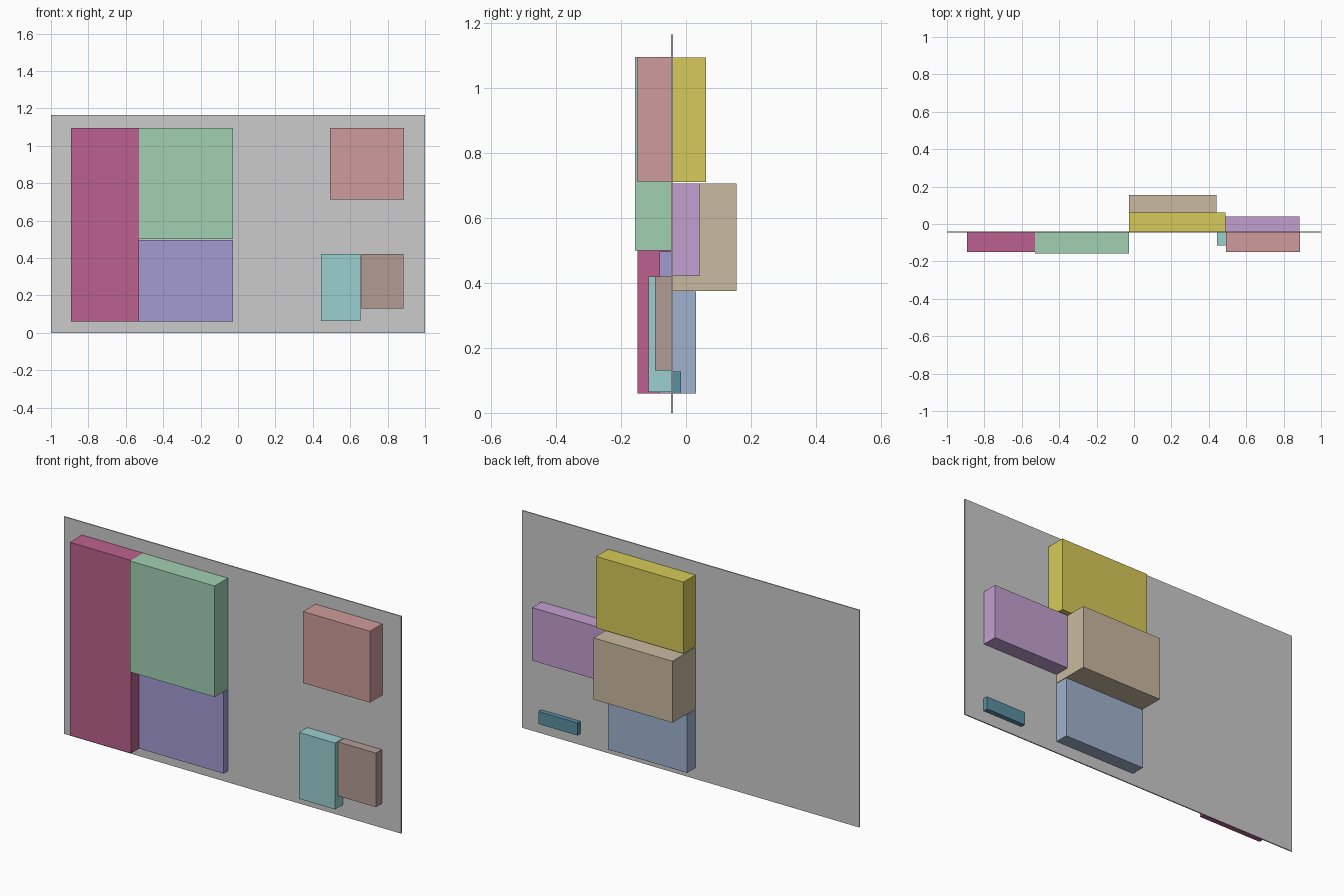
import bpy

if "Cube" in bpy.data.objects:
    bpy.data.objects.remove(bpy.data.objects["Cube"])

PANEL_FRONT, PANEL_BACK = -0.046, -0.040


def box(name, x, y, z, color=None):
    """Axis-aligned box from (min, max) ranges."""
    lo, hi = zip(x, y, z)
    bpy.ops.mesh.primitive_cube_add(size=1, location=[(a + b) / 2 for a, b in zip(lo, hi)])
    ob = bpy.context.object
    ob.name = name
    ob.scale = [b - a for a, b in zip(lo, hi)]
    bpy.ops.object.transform_apply(location=False, rotation=False, scale=True)
    if color:
        mat = bpy.data.materials.new(name + "_color")
        mat.diffuse_color = (*color, 1)
        mat.use_nodes = True
        mat.node_tree.nodes["Principled BSDF"].inputs["Base Color"].default_value = mat.diffuse_color
        ob.data.materials.append(mat)


# Thin dividing wall
box("wall_panel", (-1, 1), (PANEL_FRONT, PANEL_BACK), (0, 1.165))

# Blocks on the front: name, x range, front face y, z range, color
front = [
    ("tall_front_block", (-0.893, -0.53), -0.149, (0.06, 1.095), (0.50, 0.12, 0.27)),
    ("upper_front_block", (-0.53, -0.028), -0.157, (0.50, 1.095), (0.36, 0.63, 0.45)),
    ("lower_front_block", (-0.53, -0.028), -0.081, (0.06, 0.497), (0.37, 0.33, 0.65)),
    ("square_front_block", (0.492, 0.888), -0.151, (0.712, 1.095), (0.63, 0.33, 0.33)),
    ("low_left_front_block", (0.443, 0.656), -0.115, (0.064, 0.42), (0.33, 0.63, 0.63)),
    ("low_right_front_block", (0.66, 0.885), -0.096, (0.13, 0.42), (0.45, 0.33, 0.30)),
]
for name, x, y, z, color in front:
    box(name, x, (y, PANEL_FRONT), z, color)

# Blocks on the back: name, x range, back face y, z range, color
back = [
    ("upper_back_block", (-0.028, 0.49), 0.062, (0.711, 1.094), (0.68, 0.59, 0.10)),
    ("middle_back_block", (-0.028, 0.44), 0.155, (0.376, 0.706), (0.59, 0.49, 0.35)),
    ("side_back_block", (0.44, 0.884), 0.041, (0.422, 0.706), (0.55, 0.35, 0.63)),
    ("lower_back_block", (-0.028, 0.44), 0.031, (0.06, 0.373), (0.35, 0.45, 0.62)),
    ("small_back_block", (0.655, 0.886), -0.015, (0.06, 0.127), (0.10, 0.28, 0.36)),
]
for name, x, y, z, color in back:
    box(name, x, (PANEL_BACK, y), z, color)
